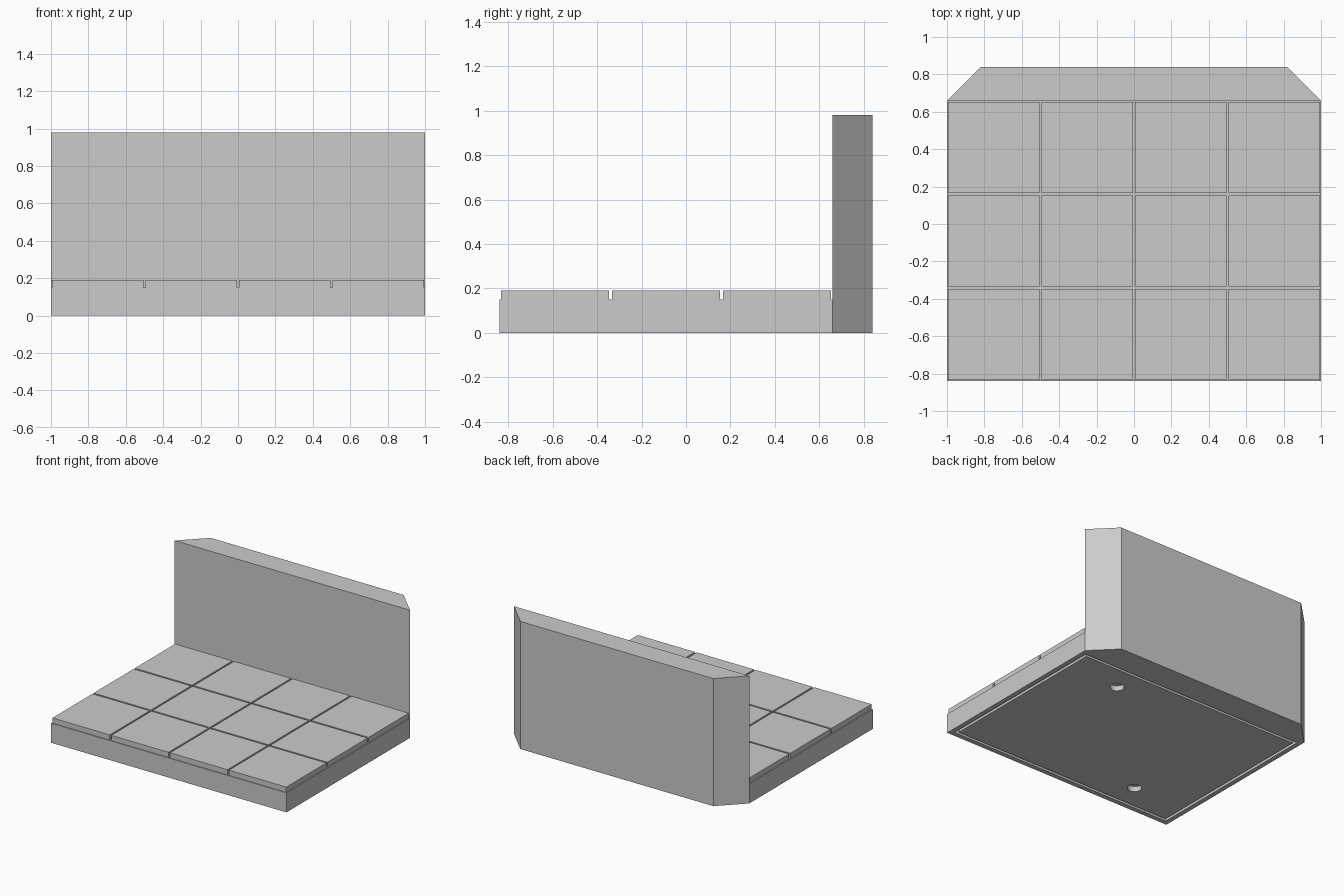
import bpy, bmesh
from mathutils import Matrix, Vector

cube = bpy.data.objects.get("Cube")
if cube:
    bpy.data.objects.remove(cube, do_unlink=True)

STONE = (0.6, 0.6, 0.6, 1.0)
stone = bpy.data.materials.new("stone grey")
stone.use_nodes = True
stone.diffuse_color = STONE
stone.node_tree.nodes["Principled BSDF"].inputs["Base Color"].default_value = STONE

FRONT, BACK = -0.84, 0.66        # floor extent in y
BASE_TOP, TILE_TOP, WALL_TOP = 0.15, 0.19, 0.98
GAP = 0.0065                     # half of the joint between tiles


def finish(name, bm):
    """Turn a bmesh into a named, coloured object."""
    bmesh.ops.recalc_face_normals(bm, faces=bm.faces)
    mesh = bpy.data.meshes.new(name)
    bm.to_mesh(mesh)
    bm.free()
    mesh.materials.append(stone)
    obj = bpy.data.objects.new(name, mesh)
    bpy.context.collection.objects.link(obj)
    return obj


def add_box(bm, lo, hi):
    lo, hi = Vector(lo), Vector(hi)
    size = hi - lo
    mat = Matrix.Translation((lo + hi) / 2) @ Matrix.Diagonal((*size, 1))
    bmesh.ops.create_cube(bm, size=1, matrix=mat)


# Base slab, with a narrow rectangular groove in its underside
bm = bmesh.new()
add_box(bm, (-1, FRONT, 0), (1, BACK, BASE_TOP))
bm.normal_update()
bottom = min(bm.faces, key=lambda f: f.calc_center_median().z)
bmesh.ops.inset_region(bm, faces=[bottom], thickness=0.052)
ring = bmesh.ops.inset_region(bm, faces=[bottom], thickness=0.03)["faces"]
grown = bmesh.ops.extrude_face_region(bm, geom=ring)["geom"]
bmesh.ops.delete(bm, geom=[f for f in ring if f.is_valid], context="FACES_ONLY")
bmesh.ops.translate(bm, vec=(0, 0, 0.05),
                    verts=[v for v in grown if isinstance(v, bmesh.types.BMVert)])
base = finish("base_slab", bm)

# Two round sockets in the underside, on a diagonal
bm = bmesh.new()
for x, y in ((0.5, 0.41), (-0.5, -0.59)):
    bmesh.ops.create_cone(bm, cap_ends=True, segments=32, radius1=0.05, radius2=0.05,
                          depth=0.08, matrix=Matrix.Translation((x, y, 0)))
cutter = finish("socket_cutter", bm)
cutter.hide_render = True
cut = base.modifiers.new("sockets", "BOOLEAN")
cut.operation = "DIFFERENCE"
cut.solver = "EXACT"
cut.object = cutter
bpy.context.view_layer.objects.active = base
bpy.ops.object.modifier_apply(modifier=cut.name)
bpy.data.objects.remove(cutter, do_unlink=True)

# Floor tiles, four across and three deep
bm = bmesh.new()
for col in range(4):
    for row in range(3):
        x, y = -1 + col * 0.5, FRONT + row * 0.5
        add_box(bm, (x + GAP, y + GAP, BASE_TOP), (x + 0.5 - GAP, y + 0.5 - GAP, TILE_TOP))
finish("floor_tiles", bm)

# Back wall, an upright slab with its rear corners cut at 45 degrees
bm = bmesh.new()
outline = [(-1, BACK), (1, BACK), (0.82, 0.84), (-0.82, 0.84)]
face = bm.faces.new([bm.verts.new((x, y, 0)) for x, y in outline])
top = bmesh.ops.extrude_face_region(bm, geom=[face])["geom"]
bmesh.ops.translate(bm, vec=(0, 0, WALL_TOP),
                    verts=[v for v in top if isinstance(v, bmesh.types.BMVert)])
if not face.is_valid or len(bm.faces) < 6:
    bm.faces.new([v for v in bm.verts if v.co.z < 0.01])
finish("back_wall", bm)
